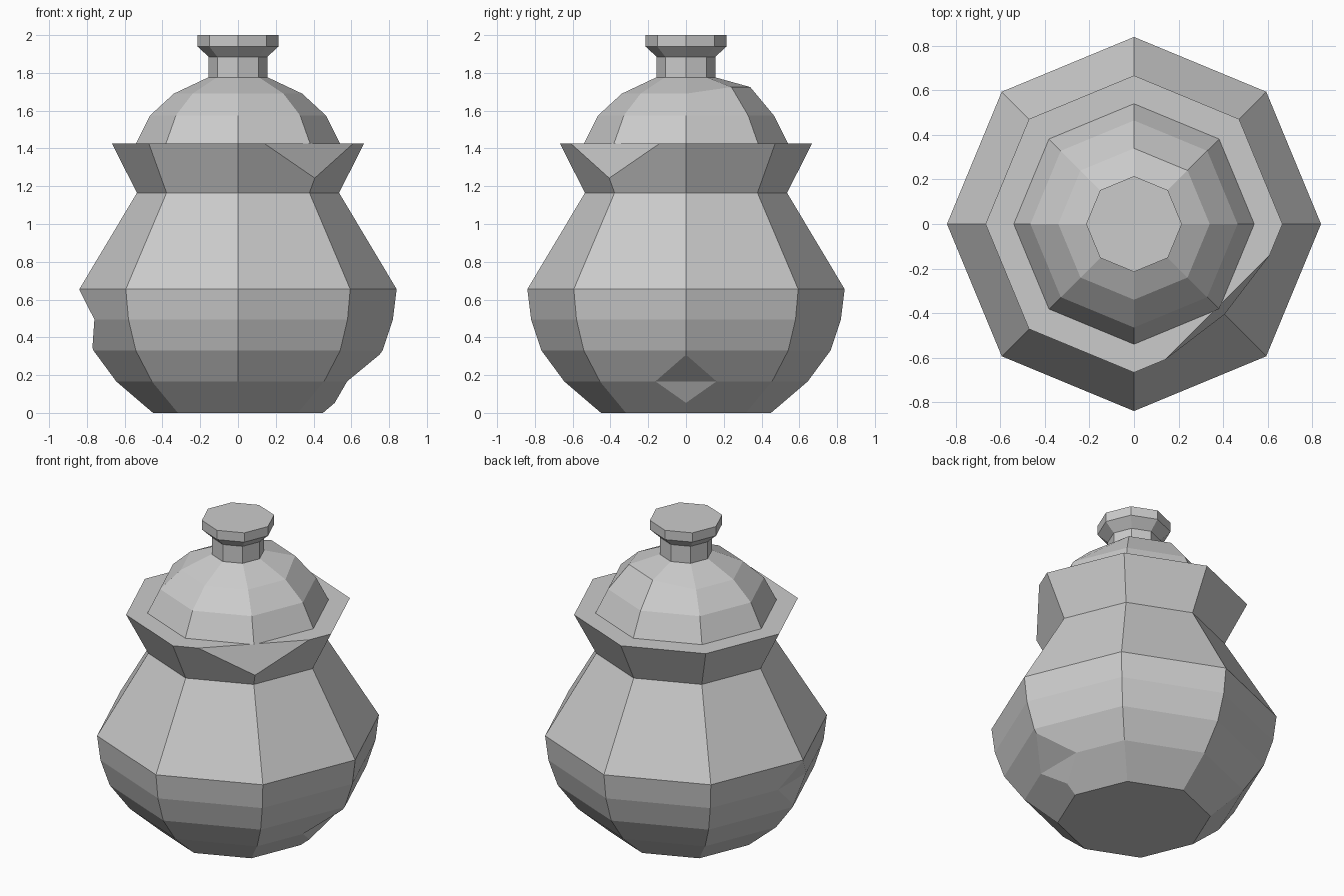
import bpy, bmesh
from math import cos, sin, pi
from mathutils import Vector

SIDES = 8
cube = bpy.data.objects.get("Cube")
if cube:
    bpy.data.objects.remove(cube)

clay = bpy.data.materials.new("grey clay")
clay.use_nodes = True
grey = (0.6, 0.6, 0.6, 1)
clay.diffuse_color = grey
clay.node_tree.nodes["Principled BSDF"].inputs["Base Color"].default_value = grey


def lathe(profile):
    """Closed eight-sided solid through (radius, height) rings."""
    bm = bmesh.new()
    rings = [[bm.verts.new((r * cos(2 * pi * i / SIDES), r * sin(2 * pi * i / SIDES), z))
              for i in range(SIDES)] for r, z in profile]
    for low, high in zip(rings, rings[1:]):
        for i in range(SIDES):
            j = (i + 1) % SIDES
            bm.faces.new((low[i], low[j], high[j], high[i]))
    bm.faces.new(rings[0][::-1])
    bm.faces.new(rings[-1])
    return bm, rings


def chip(bm, vert, amount, kind):
    """Knock off a corner; four-sided scars fold along their level diagonal."""
    made = bmesh.ops.bevel(bm, geom=[vert], offset=amount, offset_type=kind,
                           segments=1, profile=0.5, affect='VERTICES', clamp_overlap=False)
    for face in made["faces"]:
        if face.is_valid and len(face.verts) == 4:
            pair = sorted(face.verts, key=lambda v: v.co.y)
            bmesh.ops.connect_vert_pair(bm, verts=[pair[0], pair[-1]])


def finish(bm, name):
    bmesh.ops.recalc_face_normals(bm, faces=bm.faces[:])
    mesh = bpy.data.meshes.new(name)
    bm.to_mesh(mesh)
    bm.free()
    mesh.materials.append(clay)
    obj = bpy.data.objects.new(name, mesh)
    bpy.context.collection.objects.link(obj)


# Pot body with flared rim, and three knocked-off corners
bm, rings = lathe([(.45, 0), (.645, .167), (.765, .33), (.82, .495),
                   (.84, .655), (.535, 1.165), (.667, 1.425)])
chip(bm, rings[1][0], .175, 'OFFSET')
chip(bm, rings[3][4], .156, 'OFFSET')
chip(bm, rings[6][7], 70, 'PERCENT')
finish(bm, "pot_body")

# Domed lid with one edge lifted
bm, rings = lathe([(.54, 1.425), (.465, 1.575), (.34, 1.69), (.16, 1.775)])
for vert in rings[2][1:3]:
    vert.co += Vector((0, 0, .035))
finish(bm, "lid")

# Knob on a short stem
bm, rings = lathe([(.155, 1.77), (.155, 1.885), (.215, 1.94), (.215, 2)])
finish(bm, "lid_knob")
